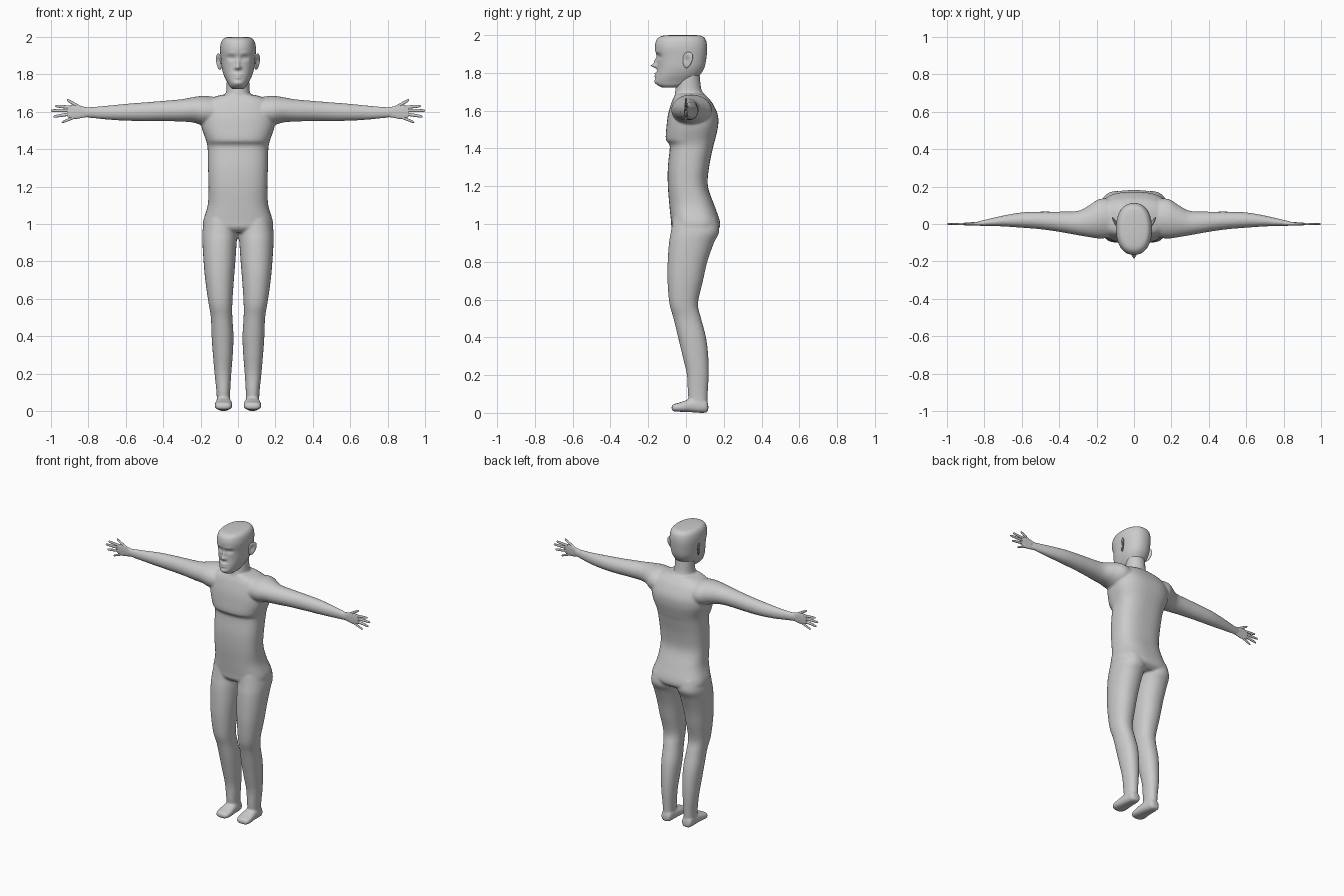
import bpy, bmesh, math
from mathutils import Vector

skin = bpy.data.materials.new("plain_grey")
skin.diffuse_color = (0.6, 0.6, 0.6, 1)


def spline(rows, steps):
    """Catmull-Rom interpolation through the section rows."""
    out = []
    for i in range(len(rows) - 1):
        p = [rows[max(0, min(len(rows) - 1, i + k))] for k in (-1, 0, 1, 2)]
        for s in range(steps):
            t = s / steps
            out.append([0.5 * (2*b + (c-a)*t + (2*a-5*b+4*c-d)*t*t + (3*b-a-3*c+d)*t**3)
                        for a, b, c, d in zip(*p)])
    return out + [list(rows[-1])]


def loft(bm, axis, rows, n=2.0, sides=32, steps=5, side=1):
    """Skin superellipse sections (position, a min, a max, b min, b max)."""
    rings = []
    for t, a0, a1, b0, b1 in spline(rows, steps):
        ring = []
        for k in range(sides):
            w = 2 * math.pi * k / sides
            c, s = math.cos(w), math.sin(w)
            a = (a0 + a1)/2 + (a1 - a0)/2 * math.copysign(abs(c)**(2/n), c)
            b = (b0 + b1)/2 + (b1 - b0)/2 * math.copysign(abs(s)**(2/n), s)
            x, y, z = {"X": (t, a, b), "Y": (a, t, b), "Z": (a, b, t)}[axis]
            ring.append(bm.verts.new((x * side, y, z)))
        rings.append(ring)
    for r, q in zip(rings, rings[1:]):
        for k in range(sides):
            j = (k + 1) % sides
            bm.faces.new((r[k], r[j], q[j], q[k]))
    bm.faces.new(rings[0])
    bm.faces.new(rings[-1])


def finish(bm, name):
    bmesh.ops.recalc_face_normals(bm, faces=bm.faces)
    me = bpy.data.meshes.new(name)
    bm.to_mesh(me)
    bm.free()
    me.materials.append(skin)
    me.shade_smooth()
    ob = bpy.data.objects.new(name, me)
    bpy.context.collection.objects.link(ob)
    return ob


# Body: torso, neck, legs, feet and arms fused into one skin
bm = bmesh.new()
loft(bm, "Z", [(z, -w, w, f, b) for z, w, f, b in (
    (0.955, 0.16, -0.05, 0.15), (0.98, 0.185, -0.075, 0.178), (1.02, 0.185, -0.08, 0.178),
    (1.10, 0.162, -0.088, 0.15), (1.20, 0.157, -0.096, 0.116), (1.30, 0.16, -0.096, 0.122),
    (1.40, 0.162, -0.086, 0.142), (1.425, 0.165, -0.09, 0.148), (1.45, 0.172, -0.107, 0.155),
    (1.52, 0.195, -0.103, 0.17), (1.58, 0.197, -0.095, 0.168), (1.64, 0.185, -0.078, 0.14),
    (1.67, 0.15, -0.065, 0.115), (1.69, 0.09, -0.055, 0.095))], n=2.6, sides=48)
loft(bm, "Z", [(1.62, -0.10, 0.10, -0.07, 0.11), (1.68, -0.072, 0.072, -0.06, 0.095),
               (1.72, -0.062, 0.062, -0.055, 0.08), (1.82, -0.06, 0.06, -0.04, 0.07)])
for s in (1, -1):
    loft(bm, "Z", [(0.03, 0.045, 0.112, 0.02, 0.112), (0.10, 0.042, 0.115, 0.01, 0.115),
                   (0.20, 0.036, 0.125, 0.005, 0.12), (0.30, 0.028, 0.134, -0.018, 0.118),
                   (0.40, 0.024, 0.141, -0.042, 0.106), (0.50, 0.03, 0.145, -0.066, 0.08),
                   (0.58, 0.03, 0.158, -0.088, 0.064), (0.70, 0.022, 0.175, -0.098, 0.09),
                   (0.80, 0.014, 0.184, -0.097, 0.113), (0.90, 0.007, 0.19, -0.09, 0.148),
                   (0.96, 0.002, 0.19, -0.08, 0.176), (1.03, 0.0, 0.178, -0.07, 0.165)],
         n=2.2, side=s)
    loft(bm, "Y", [(-0.076, 0.055, 0.10, 0.015, 0.035), (-0.066, 0.038, 0.118, 0.008, 0.046),
                   (-0.035, 0.03, 0.125, 0.006, 0.054), (0.02, 0.033, 0.12, 0.004, 0.072),
                   (0.08, 0.04, 0.115, 0.0, 0.075), (0.108, 0.045, 0.11, 0.002, 0.065),
                   (0.118, 0.06, 0.095, 0.012, 0.045)], n=2.6, side=s)
    loft(bm, "X", [(0.10, -0.07, 0.13, 1.52, 1.675), (0.18, -0.078, 0.135, 1.525, 1.685),
                   (0.24, -0.07, 0.10, 1.542, 1.678), (0.30, -0.06, 0.07, 1.547, 1.667),
                   (0.40, -0.042, 0.066, 1.55, 1.658), (0.50, -0.028, 0.066, 1.55, 1.65),
                   (0.60, -0.02, 0.062, 1.552, 1.642), (0.70, -0.013, 0.045, 1.558, 1.632),
                   (0.80, -0.011, 0.022, 1.568, 1.624), (0.835, -0.009, 0.014, 1.572, 1.622)],
         side=s)
body = finish(bm, "body")
fuse = body.modifiers.new("fuse", "REMESH")
fuse.mode, fuse.voxel_size, fuse.use_smooth_shade = "VOXEL", 0.007, True
soft = body.modifiers.new("soften", "SMOOTH")
soft.factor, soft.iterations = 0.5, 4

# Head: cranium and jaw, with facial features pushed out of the front
bm = bmesh.new()
loft(bm, "Z", [(z, -w, w, f, b) for z, w, f, b in (
    (1.722, 0.03, -0.125, -0.04), (1.735, 0.045, -0.15, 0.0), (1.755, 0.056, -0.162, 0.04),
    (1.79, 0.074, -0.157, 0.075), (1.83, 0.086, -0.152, 0.098), (1.88, 0.092, -0.154, 0.108),
    (1.93, 0.096, -0.164, 0.112), (1.965, 0.092, -0.16, 0.108), (1.985, 0.083, -0.148, 0.098),
    (1.996, 0.068, -0.125, 0.08), (2.0, 0.04, -0.08, 0.05))], n=2.25, sides=96, steps=6)
# x, z, width, height, push (negative = forward)
bumps = [(0, 1.838, 0.012, 0.011, -0.034), (0, 1.862, 0.009, 0.016, -0.016),
         (0, 1.797, 0.022, 0.006, -0.012), (0, 1.782, 0.019, 0.006, -0.011),
         (0, 1.752, 0.022, 0.012, -0.006)]
for s in (1, -1):
    bumps += [(s*0.036, 1.888, 0.018, 0.011, 0.016), (s*0.037, 1.887, 0.009, 0.005, -0.009),
              (s*0.036, 1.912, 0.024, 0.008, -0.004), (s*0.016, 1.833, 0.006, 0.006, -0.010)]
for v in bm.verts:
    if v.co.y < -0.04:
        x, z = v.co.x, v.co.z
        v.co.y += sum(p * math.exp(-((x-cx)/w)**2 - ((z-cz)/h)**2) for cx, cz, w, h, p in bumps)
finish(bm, "head")

for s, tag in ((1, "left"), (-1, "right")):
    # Ear: tilted shell with a hollow on its outer face
    bm = bmesh.new()
    bmesh.ops.create_uvsphere(bm, u_segments=24, v_segments=16, radius=1)
    for v in bm.verts:
        x, y, z = v.co
        hollow = 0.012 * math.exp(-((y + 0.15)**2 + z*z) / 0.2) if x > 0 else 0
        v.co = Vector((s * (0.101 + 0.009*x + 0.013*y + 0.005*z - hollow),
                       0.008 + 0.026*y*(1 + 0.25*z) + 0.006*z, 1.868 + 0.043*z))
    finish(bm, tag + "_ear")

    # Hand: flat palm and five tapered fingers
    bm = bmesh.new()
    loft(bm, "X", [(0.79, -0.008, 0.016, 1.572, 1.62), (0.825, -0.009, 0.013, 1.569, 1.627),
                   (0.86, -0.009, 0.010, 1.562, 1.637), (0.89, -0.008, 0.008, 1.564, 1.635),
                   (0.912, -0.006, 0.006, 1.572, 1.63)], n=2.4, side=s)
    for x0, z0, x1, z1, r in ((0.835, 1.618, 0.915, 1.664, 0.010), (0.89, 1.623, 0.978, 1.631, 0.009),
                              (0.89, 1.607, 1.0, 1.606, 0.009), (0.89, 1.589, 0.987, 1.574, 0.009),
                              (0.865, 1.574, 0.942, 1.543, 0.008)):
        rows = []
        for t, k in ((0, 1), (0.5, 0.95), (0.85, 0.8), (0.96, 0.55), (1, 0.15)):
            x, z, h = x0 + (x1-x0)*t, z0 + (z1-z0)*t, r*k
            rows.append((x, -h*0.7, h*0.7, z - h, z + h))
        loft(bm, "X", rows, sides=12, steps=3, side=s)
    finish(bm, tag + "_hand")
